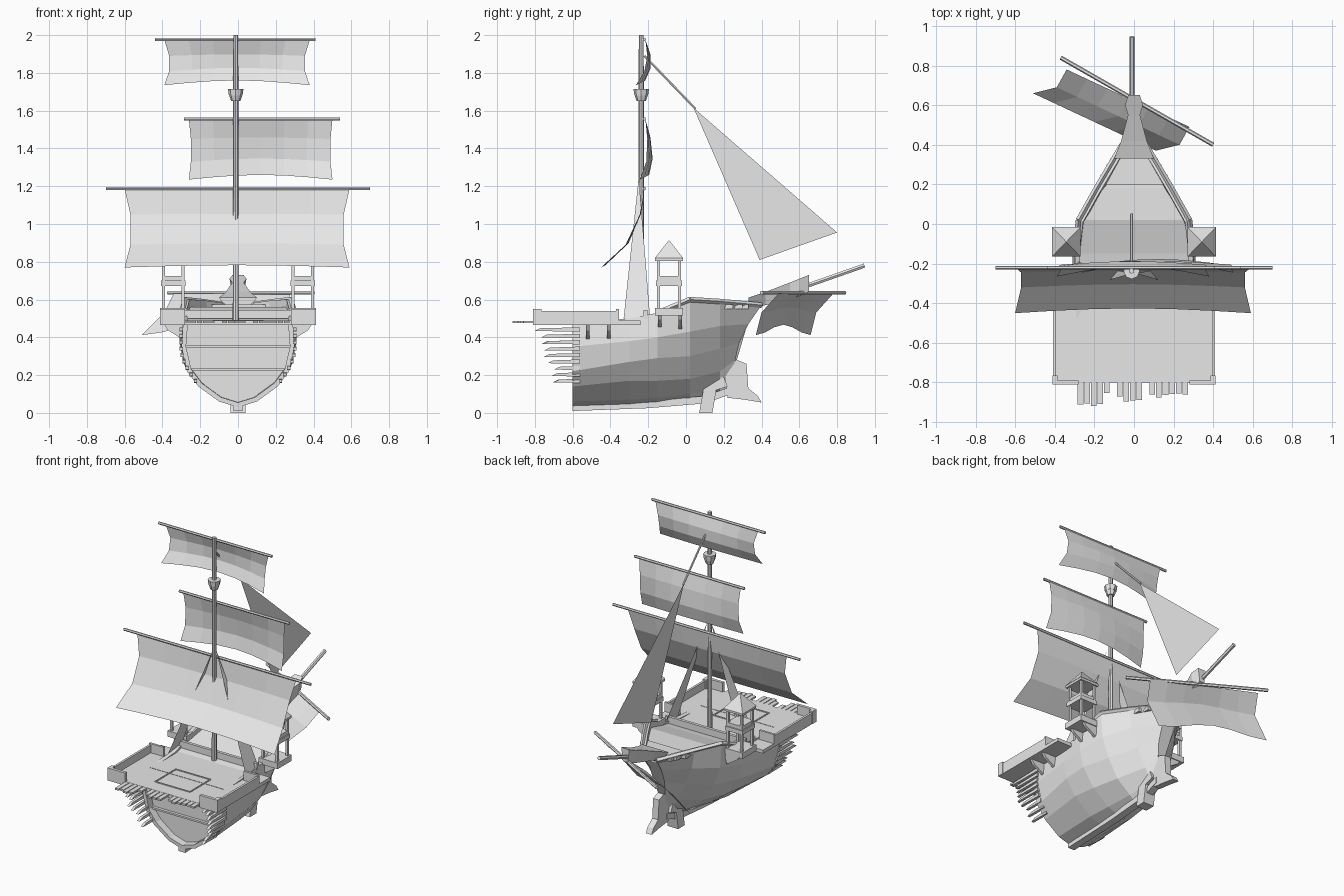
import bpy, bmesh, math, random
from mathutils import Vector

random.seed(4)
if "Cube" in bpy.data.objects:
    bpy.data.objects.remove(bpy.data.objects["Cube"])


def make_material(name, colour):
    material = bpy.data.materials.new(name)
    material.use_nodes = True
    material.diffuse_color = colour
    material.node_tree.nodes["Principled BSDF"].inputs["Base Color"].default_value = colour
    return material


GREY = make_material("pale grey", (0.8, 0.8, 0.8, 1))


def add_mesh(name, verts, faces, thickness=0.0, offset=0.0):
    """Create a flat-shaded object, optionally thickened."""
    mesh = bpy.data.meshes.new(name)
    mesh.from_pydata([tuple(v) for v in verts], [], faces)
    bm = bmesh.new()
    bm.from_mesh(mesh)
    bmesh.ops.recalc_face_normals(bm, faces=bm.faces)
    bm.to_mesh(mesh)
    bm.free()
    mesh.materials.append(GREY)
    obj = bpy.data.objects.new(name, mesh)
    bpy.context.collection.objects.link(obj)
    if thickness:
        solid = obj.modifiers.new("thickness", "SOLIDIFY")
        solid.thickness, solid.offset = thickness, offset
    return obj


def box(name, low, high):
    """Box between two opposite corners."""
    pair = list(zip(low, high))
    verts = [(x, y, z) for x in pair[0] for y in pair[1] for z in pair[2]]
    return add_mesh(name, verts, [(0, 1, 3, 2), (4, 6, 7, 5), (0, 4, 5, 1),
                                  (2, 3, 7, 6), (0, 2, 6, 4), (1, 5, 7, 3)])


def loft(name, rows, closed=False, caps=False, **options):
    """Skin a list of equally long point rows."""
    n = len(rows[0])
    verts = [p for row in rows for p in row]
    faces = [(i * n + j, i * n + (j + 1) % n, (i + 1) * n + (j + 1) % n, (i + 1) * n + j)
             for i in range(len(rows) - 1) for j in range(n if closed else n - 1)]
    if caps:
        faces += [tuple(range(n)), tuple(range(len(verts) - n, len(verts)))]
    return add_mesh(name, verts, faces, **options)


def rod(name, start, end, radius, end_radius=None, sides=6):
    """Tapered straight pole between two points."""
    start, end = Vector(start), Vector(end)
    turn = (end - start).to_track_quat("Z", "Y")
    rows = []
    for centre, r in ((start, radius), (end, end_radius or radius)):
        angles = [math.tau * k / sides for k in range(sides)]
        rows.append([centre + turn @ Vector((r * math.cos(a), r * math.sin(a), 0)) for a in angles])
    return loft(name, rows, closed=True, caps=True)


def extrude_side(name, outline, half_width):
    """Side profile (y, z) extruded across x."""
    return loft(name, [[(x, y, z) for y, z in outline] for x in (-half_width, half_width)],
                closed=True, caps=True)


# Hull: half sections from keel to rail, mirrored and skinned
SECTIONS = [
    (-0.6, [(0, .03), (.1, .06), (.21, .14), (.27, .22), (.3, .35), (.29, .48)]),
    (-0.3, [(0, .04), (.1, .07), (.22, .17), (.29, .27), (.31, .38), (.29, .5)]),
    (-0.15, [(0, .05), (.08, .08), (.2, .17), (.28, .29), (.31, .4), (.3, .53)]),
    (0.02, [(0, .06), (.05, .1), (.15, .18), (.22, .3), (.27, .43), (.28, .6)]),
    (0.18, [(0, .1), (.02, .14), (.06, .22), (.12, .34), (.17, .46), (.19, .59)]),
]
STEM = [(.23, .13), (.25, .2), (.26, .28), (.28, .37), (.33, .47), (.4, .57)]


def mirrored(half):
    return [(-x, y, z) for x, y, z in reversed(half[1:])] + half


rows = [mirrored([(x, y, z) for x, z in pts]) for y, pts in SECTIONS]
rows.append(mirrored([(0 if k == 0 else .012 * k, y, z) for k, (y, z) in enumerate(STEM)]))
loft("hull", rows, thickness=0.025, offset=-1)
bow = [(x, y - 0.005, z) for x, y, z in rows[-1]]
add_mesh("stem_cap", bow, [tuple(range(len(bow)))])

# Bulkhead closing the broken stern, with floor edges
section = [(x * 0.95, -0.55, z + 0.01) for x, y, z in rows[0]]
add_mesh("bulkhead", section, [tuple(range(len(section)))])
for z, w in ((.23, .26), (.35, .28)):
    box("floor_edge", (-w, -0.57, z - .006), (w, -0.54, z + .006))

# Foredeck, following the rail line
deck_rows = []
for row in rows[1:]:
    x, y, z = row[-1]
    deck_rows.append([(-x * 0.97, y, min(z, .58) - .02), (x * 0.97, y, min(z, .58) - .02)])
loft("foredeck", deck_rows)
for y, w in ((.2, .17), (.25, .14), (.28, .12)):
    box("deck_step", (-w, y, .55), (w, y + .05, .575))

# Keel, ram and fin under the bow
extrude_side("keel", [(-.6, .01), (-.2, .025), (.1, .05), (.24, .1), (.24, .14),
                      (.1, .09), (-.2, .06), (-.6, .05)], .025)
extrude_side("ram", [(.22, .08), (.31, .07), (.4, .055), (.38, .09), (.33, .13),
                     (.32, .26), (.27, .28), (.25, .4), (.2, .3)], .022)
extrude_side("fin", [(.07, 0), (.14, 0), (.16, .12), (.22, .14), (.2, .19), (.1, .17)], .04)

# Beak: tapering trough beyond the bow
beak = [(.33, .1, .55, .61), (.42, .065, .57, .64), (.55, .03, .6, .69),
        (.6, .045, .62, .71), (.65, .03, .64, .73)]
loft("beak", [[(-w, y, top), (-w * .6, y, low), (w * .6, y, low), (w, y, top)]
              for y, w, low, top in beak], closed=True, caps=True)
rod("bowsprit", (-.01, .36, .575), (-.01, .945, .78), .013)

# Stern platform, hatch frame and broken planks
box("stern_platform", (-.41, -.8, .465), (.41, -.24, .488))
for sx in (-1, 1):
    box("hatch_side", (sx * .13 - .004, -.7, .488), (sx * .13 + .004, -.48, .493))
    box("hatch_end", (-.13, -.59 + sx * .11 - .004, .488), (.13, -.59 + sx * .11 + .004, .493))
for k in range(17):
    x = -.27 + k * .033
    if k not in (5, 10):
        reach = random.uniform(.85, .9) if k > 3 else random.uniform(.9, .95)
        box("broken_deck_plank", (x - .014, -reach, .475), (x + .014, -.79, .487))
for k in range(9):
    for side in (-1, 1):
        z = .17 + k * .034
        x = side * (.225 + .075 * math.sin(min(k / 5, 1) * math.pi / 2))
        tip = -.66 - random.uniform(0, .05) - .012 * k
        add_mesh("broken_side_plank",
                 [(x + dx, y, z + dz) for dx in (-.009, .009)
                  for y, dz in ((-.56, -.011), (tip, -.009), (tip + .03, .006), (-.56, .011))],
                 [(0, 1, 2, 3), (4, 5, 6, 7), (0, 1, 5, 4), (1, 2, 6, 5), (2, 3, 7, 6), (3, 0, 4, 7)])


def bracket(y, side, top, drop):
    """Wedge supporting an overhang."""
    profile = [(.27, top), (.39, top), (.37, top - .03), (.29, top - drop)]
    loft("bracket", [[(side * x, y + d, z) for x, z in profile] for d in (-.009, .009)],
         closed=True, caps=True)


def span_x(side, a, b):
    return min(side * a, side * b), max(side * a, side * b)


def side_box(name, side, x, y, z):
    xs = span_x(side, *x)
    return box(name, (xs[0], y[0], z[0]), (xs[1], y[1], z[1]))


# Rails, brackets and lookout towers on each side
for side in (-1, 1):
    side_box("side_rail", side, (.395, .41), (-.78, -.36), (.48, .54))
    side_box("stern_corner_rail", side, (.28, .41), (-.81, -.79), (.465, .55))
    side_box("stern_corner_post", side, (.385, .412), (-.81, -.765), (.465, .55))
    side_box("forward_corner_rail", side, (.3, .41), (-.37, -.355), (.465, .55))
    for y in (-.52, -.41):
        bracket(y, side, .467, .08)
    for y in (-.14, -.03):
        bracket(y, side, .525, .08)
    middle = side * .342
    side_box("tower_base", side, (.27, .413), (-.165, -.015), (.515, .555))
    side_box("tower_band", side, (.278, .407), (-.158, -.022), (.672, .7))
    side_box("tower_upper_floor", side, (.285, .4), (-.15, -.03), (.7, .725))
    side_box("tower_eave", side, (.272, .412), (-.163, -.017), (.805, .82))
    for x in (.29, .394):
        for y in (-.145, -.035):
            side_box("tower_post", side, (x - .008, x + .008), (y - .008, y + .008), (.54, .81))
    base = [(middle + a * .072, -.09 + b * .075, .82) for a, b in
            ((-1, -1), (1, -1), (1, 1), (-1, 1))]
    add_mesh("tower_roof", base + [(middle, -.09, .915)],
             [(0, 1, 4), (1, 2, 4), (2, 3, 4), (3, 0, 4), (0, 1, 2, 3)])
    # Rigging fans and rail of the foredeck
    add_mesh("shroud", [(side * .01, -.25, 1.25), (side * .29, -.33, .5), (side * .29, -.19, .5)],
             [(0, 1, 2)])
    rail = [(side * r[-1][0], r[-1][1], r[-1][2]) for r in rows[2:]]
    for a, b in zip(rail, rail[1:]):
        rod("bow_rail", a, b, .014, sides=4)
box("waist_beam", (-.3, -.225, .5), (.3, -.205, .545))

# Mast with lookout cup
MX, MY = -.012, -.237
rod("mast", (MX, MY, .48), (MX, MY, 2), .016, .013, sides=8)
rod("lookout_bottom", (MX, MY, 1.65), (MX, MY, 1.68), .024, .034, sides=8)
rod("lookout_cup", (MX, MY, 1.68), (MX, MY, 1.715), .036, .041, sides=8)


def sail(name, left, right, profile, pinch, sag, columns=6):
    """Square sail: profile of (y, z) from head to foot, waisted sides."""
    sheet = []
    last = len(profile) - 1
    for i, (y, z) in enumerate(profile):
        t = i / last
        inset = pinch * math.sin(math.pi * t)
        row = []
        for c in range(columns + 1):
            u = c / columns
            bow_out = math.sin(math.pi * u) * t
            row.append((left + inset + (right - left - 2 * inset) * u,
                        y + .06 * bow_out * sag / .03, z + sag * bow_out))
        sheet.append(row)
    return loft(name, sheet)


# Square sails and yards
rod("main_yard", (-.7, -.22, 1.187), (.7, -.22, 1.187), .009)
sail("main_sail", -.6, .59, [(-.22, 1.185), (-.245, 1.05), (-.32, .89), (-.45, .77)], .035, .012)
rod("middle_yard", (-.285, -.22, 1.557), (.54, -.22, 1.557), .009)
sail("middle_sail", -.26, .5, [(-.215, 1.555), (-.205, 1.45), (-.21, 1.33), (-.245, 1.235)], .012, .025)
rod("top_yard", (-.44, -.22, 1.977), (.41, -.22, 1.977), .009)
sail("top_sail", -.39, .38, [(-.215, 1.975), (-.205, 1.89), (-.22, 1.81), (-.265, 1.735)], .03, .025)

# Fore stay and triangular sail
rod("fore_stay", (MX, -.22, 1.89), (MX, .05, 1.61), .007)
add_mesh("jib_sail", [(MX, .04, 1.615), (MX, .8, .955), (MX, .39, .81)], [(0, 1, 2)])

# Slanted yard and torn sail under the bowsprit
rod("fore_yard", (-.37, .84, .636), (.4, .4, .636), .011)
head, foot = [], []
for k in range(7):
    u = k / 6
    point = Vector((-.34 + .62 * u, .78 - .29 * u, .632))
    head.append(point)
    foot.append(point + Vector((-.17, -.12, -.22 + .055 * math.sin(math.pi * u) ** 2)))
waist = [a.lerp(b, .5) + Vector((.035, -.03, .01)) for a, b in zip(head, foot)]
loft("fore_sail", [head, waist, foot])
